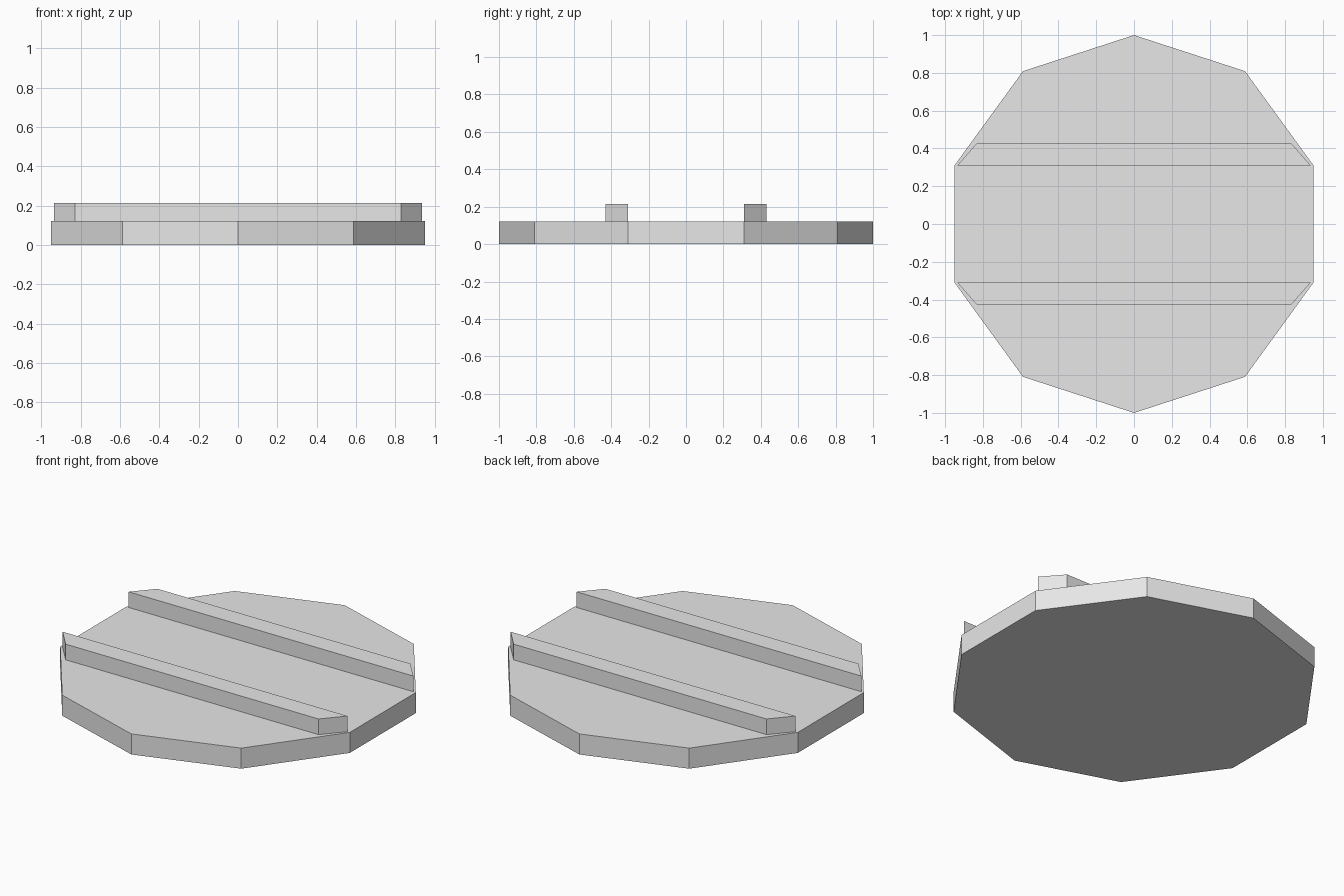
import bpy
import bmesh
from math import cos, sin, tau

cube = bpy.data.objects.get("Cube")
if cube:
    bpy.data.objects.remove(cube, do_unlink=True)

SIDES = 10
DISC_TOP = 0.122
RAIL_TOP = 0.215

# Single pale grey material
grey = bpy.data.materials.new("pale_grey")
grey.use_nodes = True
grey.diffuse_color = (0.8, 0.8, 0.8, 1)
grey.node_tree.nodes["Principled BSDF"].inputs["Base Color"].default_value = (0.8, 0.8, 0.8, 1)


def prism(name, outline, bottom, top):
    """Extrude a flat outline upwards into a closed solid."""
    bm = bmesh.new()
    base = bm.faces.new([bm.verts.new((x, y, bottom)) for x, y in outline])
    ext = bmesh.ops.extrude_face_region(bm, geom=[base], use_keep_orig=True)
    for v in ext["geom"]:
        if isinstance(v, bmesh.types.BMVert):
            v.co.z = top
    bmesh.ops.recalc_face_normals(bm, faces=bm.faces)
    mesh = bpy.data.meshes.new(name)
    bm.to_mesh(mesh)
    bm.free()
    mesh.materials.append(grey)
    obj = bpy.data.objects.new(name, mesh)
    bpy.context.collection.objects.link(obj)
    return obj


# Ten-sided lid with a corner pointing front and back
prism("lid_disc", [(sin(tau * i / SIDES), cos(tau * i / SIDES)) for i in range(SIDES)],
      0, DISC_TOP)

# Two battens across the lid, ends cut to follow its edge
for name, side in (("front_batten", -1), ("back_batten", 1)):
    inner, outer = 0.31 * side, 0.43 * side
    prism(name, [(-0.935, inner), (0.935, inner), (0.83, outer), (-0.83, outer)],
          DISC_TOP, RAIL_TOP)
